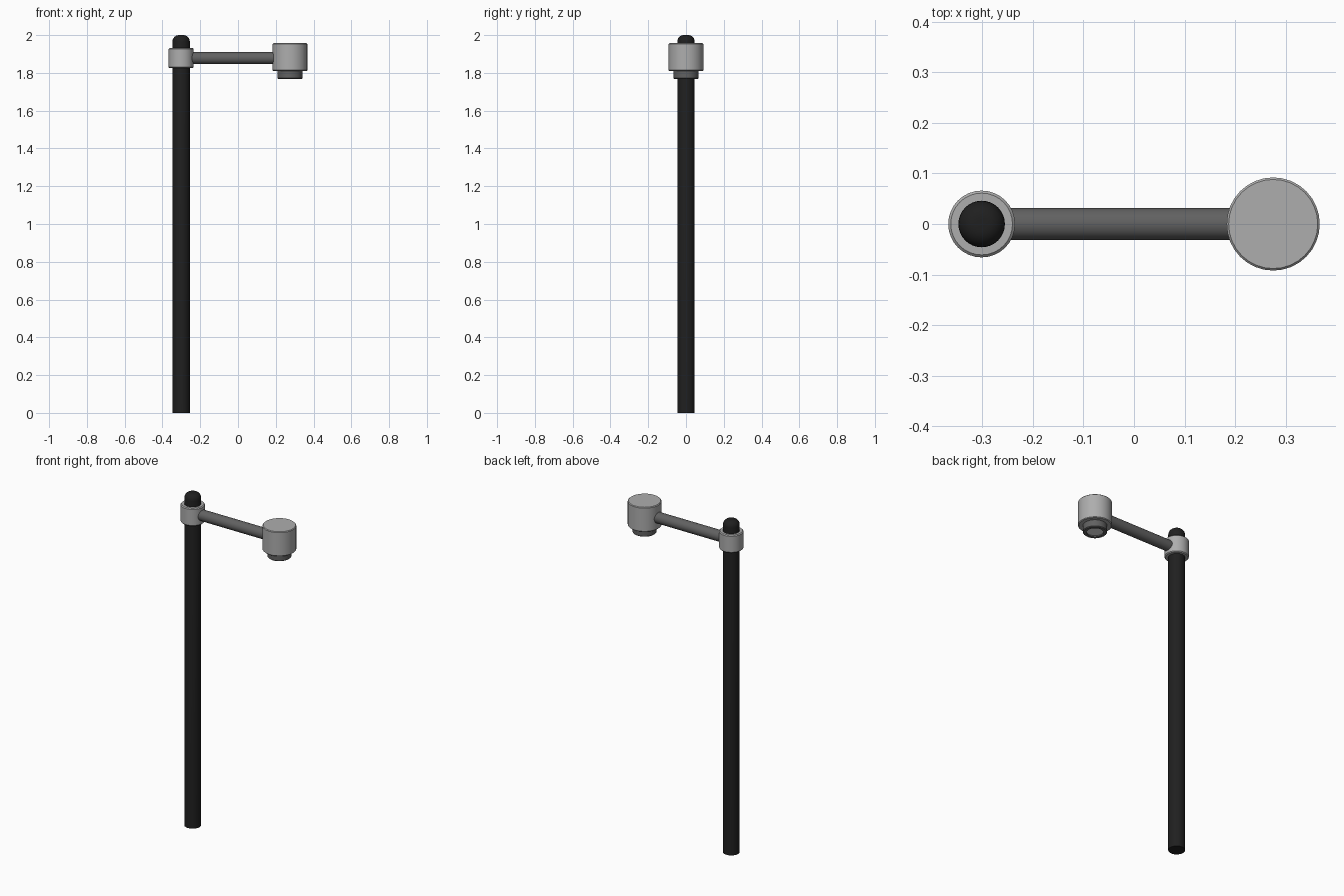
import bpy, math

if "Cube" in bpy.data.objects:
    bpy.data.objects.remove(bpy.data.objects["Cube"])

POST_X, LAMP_X = -0.301, 0.275


def material(name, rgb):
    m = bpy.data.materials.new(name)
    m.diffuse_color = (*rgb, 1)
    m.use_nodes = True
    m.node_tree.nodes["Principled BSDF"].inputs["Base Color"].default_value = m.diffuse_color
    return m


black = material("black", (0.014, 0.014, 0.014))
light_grey = material("light grey", (0.42, 0.42, 0.42))
dark_grey = material("dark grey", (0.12, 0.12, 0.12))
white = material("lens white", (0.8, 0.8, 0.8))


def lathe(name, profile, x, mat, sides=32):
    """Revolve a closed (radius, z) outline; radius 0 collapses to a pole."""
    verts, rings, faces = [], [], []
    for r, z in profile:
        n = 1 if r == 0 else sides
        rings.append([len(verts) + i for i in range(n)])
        for i in range(n):
            a = math.tau * i / sides
            verts.append((r * math.cos(a), r * math.sin(a), z))
    for a, b in zip(rings, rings[1:]):
        for i in range(sides):
            j = (i + 1) % sides
            f = [a[i % len(a)], a[j % len(a)], b[j % len(b)], b[i % len(b)]]
            faces.append(list(dict.fromkeys(f)))
    me = bpy.data.meshes.new(name)
    me.from_pydata(verts, [], faces)
    me.materials.append(mat)
    ob = bpy.data.objects.new(name, me)
    ob.location.x = x
    bpy.context.collection.objects.link(ob)
    bpy.context.view_layer.objects.active = ob
    ob.select_set(True)
    bpy.ops.object.shade_smooth_by_angle(angle=math.radians(35))
    ob.select_set(False)
    return ob


# Post with a rounded top
R, B = 0.046, 0.034
dome = [(R - B + B * math.cos(t), 2 - B + B * math.sin(t))
        for t in (math.pi / 2 * i / 6 for i in range(7))]
lathe("post", [(0, 0), (R, 0)] + dome + [(0, 2)], POST_X, black)

# Collar clamped around the post
e = 0.005
lathe("collar", [(0.045, 1.825), (0.066 - e, 1.825), (0.066, 1.825 + e),
                 (0.066, 1.931 - e), (0.066 - e, 1.931), (0.045, 1.931)],
      POST_X, light_grey)

# Horizontal arm, running from collar to lamp head
arm = lathe("arm", [(0, 0), (0.032, 0), (0.032, 0.45), (0, 0.45)], -0.25, dark_grey)
arm.rotation_euler.y = math.pi / 2
arm.location.z = 1.878

# Lamp head drum
e = 0.004
lathe("lamp_head", [(0, 1.81), (0.092 - e, 1.81), (0.092, 1.81 + e),
                    (0.092, 1.957 - e), (0.092 - e, 1.957), (0, 1.957)],
      LAMP_X, light_grey)

# Lens ring below the head, with a lens set just inside
lathe("lens_ring", [(0.046, 1.812), (0.066, 1.812), (0.066, 1.772),
                    (0.062, 1.768), (0.046, 1.768), (0.046, 1.812)][::-1],
      LAMP_X, dark_grey)
lathe("lens", [(0, 1.775), (0.046, 1.775), (0.046, 1.80), (0, 1.80)], LAMP_X, white)
